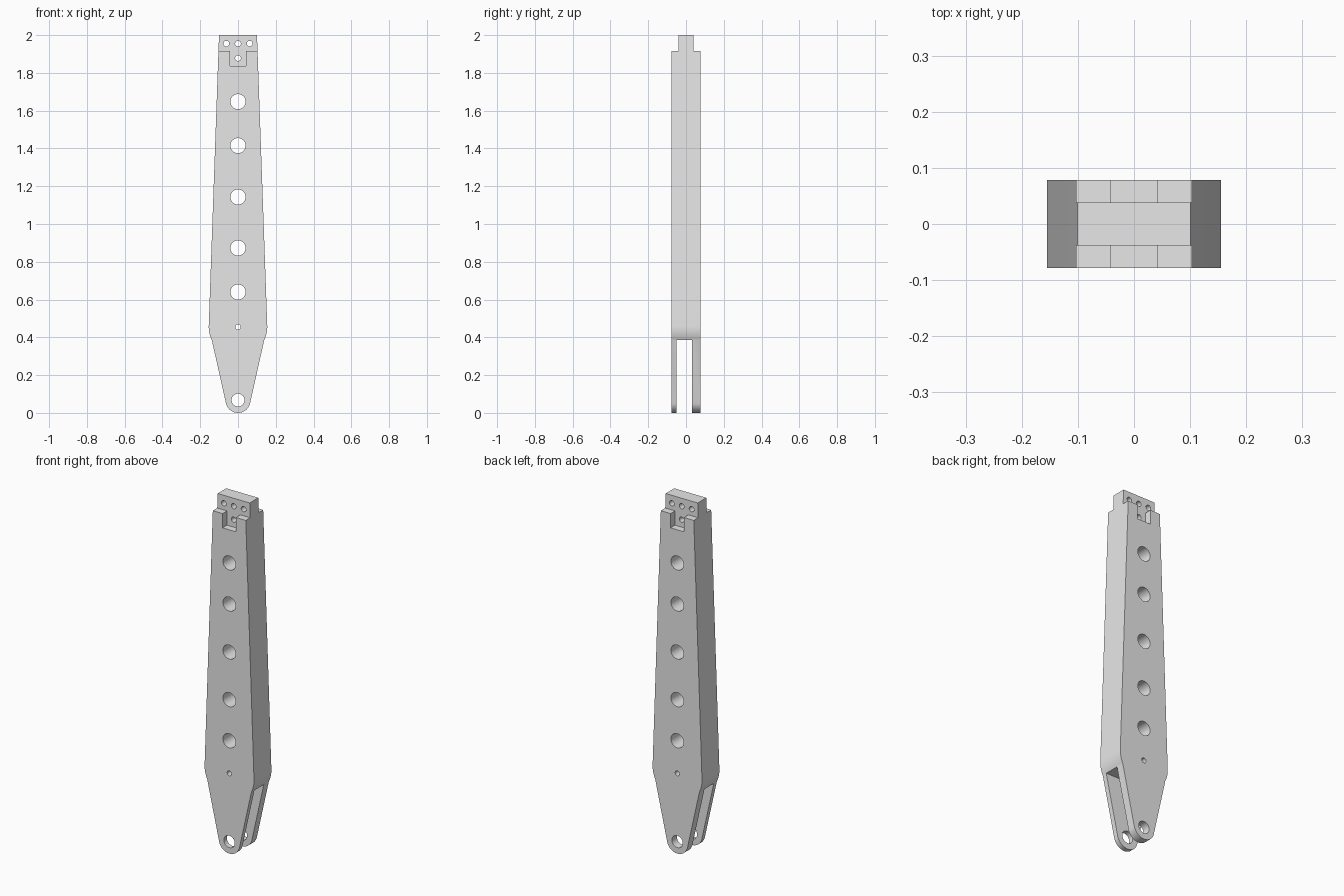
import bpy, bmesh
from math import sin, cos, radians

cube = bpy.data.objects.get("Cube")
if cube:
    bpy.data.objects.remove(cube, do_unlink=True)

grey = bpy.data.materials.new("plain grey")
grey.use_nodes = True
grey.diffuse_color = (0.8, 0.8, 0.8, 1)
grey.node_tree.nodes["Principled BSDF"].inputs["Base Color"].default_value = (0.8, 0.8, 0.8, 1)

HALF = 0.078      # half depth of the arm
TONGUE = 0.0385   # half depth of the top tongue


def arc(cx, cz, r, start, end, steps):
    """Points on an arc in the xz plane, angles in degrees."""
    angles = [radians(start + (end - start) * i / steps) for i in range(steps + 1)]
    return [(cx + r * cos(a), cz + r * sin(a)) for a in angles]


def prism(name, outline, y0, y1):
    """Extrude an xz outline from y0 to y1."""
    bm = bmesh.new()
    face = bm.faces.new([bm.verts.new((x, y0, z)) for x, z in outline])
    out = bmesh.ops.extrude_face_region(bm, geom=[face])
    moved = [v for v in out["geom"] if isinstance(v, bmesh.types.BMVert)]
    bmesh.ops.translate(bm, verts=moved, vec=(0, y1 - y0, 0))
    bmesh.ops.recalc_face_normals(bm, faces=bm.faces)
    mesh = bpy.data.meshes.new(name)
    bm.to_mesh(mesh)
    bm.free()
    mesh.materials.append(grey)
    obj = bpy.data.objects.new(name, mesh)
    bpy.context.collection.objects.link(obj)
    return obj


def cut(target, outline, y0, y1):
    """Subtract a prism from the target and discard the cutter."""
    cutter = prism("cutter", outline, y0, y1)
    cutter.hide_render = True
    mod = target.modifiers.new("cut", "BOOLEAN")
    mod.operation, mod.solver, mod.object = "DIFFERENCE", "EXACT", cutter
    bpy.ops.object.modifier_apply(modifier=mod.name)
    bpy.data.objects.remove(cutter, do_unlink=True)


# Tapered arm: rounded foot, round shoulder around the small pivot hole, narrow top
right_side = (arc(0, 0.0655, 0.0655, -90, -12.6, 14)
              + arc(0, 0.455, 0.155, -26.4, 2, 10)
              + [(0.1005, 2.0)])
left_side = [(-x, z) for x, z in reversed(right_side[1:])]
arm = prism("tapered_arm", right_side + left_side, -HALF, HALF)
bpy.context.view_layer.objects.active = arm
arm.select_set(True)

# Fork slot between the two lower prongs
cut(arm, [(-0.3, -0.1), (0.3, -0.1), (0.3, 0.386), (-0.3, 0.386)], -0.051, 0.033)

# Stepped recess on both faces that leaves the top tongue
half_step = [(0.042, 1.836), (0.042, 1.917), (0.3, 1.917), (0.3, 2.1)]
step = half_step + [(-x, z) for x, z in reversed(half_step)]
for side in (-1, 1):
    cut(arm, step, side * TONGUE, side * 0.2)

# Through holes: foot pin, pivot, lightening holes, tongue bolts
holes = [(0, 0.068, 0.034), (0, 0.455, 0.014)]
holes += [(0, z, 0.04) for z in (0.64, 0.873, 1.143, 1.415, 1.648)]
holes += [(x, 1.955, 0.015) for x in (-0.062, 0, 0.062)] + [(0, 1.878, 0.015)]
for x, z, r in holes:
    cut(arm, arc(x, z, r, 0, 360, 40)[:-1], -0.2, 0.2)

bpy.ops.object.shade_smooth_by_angle(angle=radians(20))
